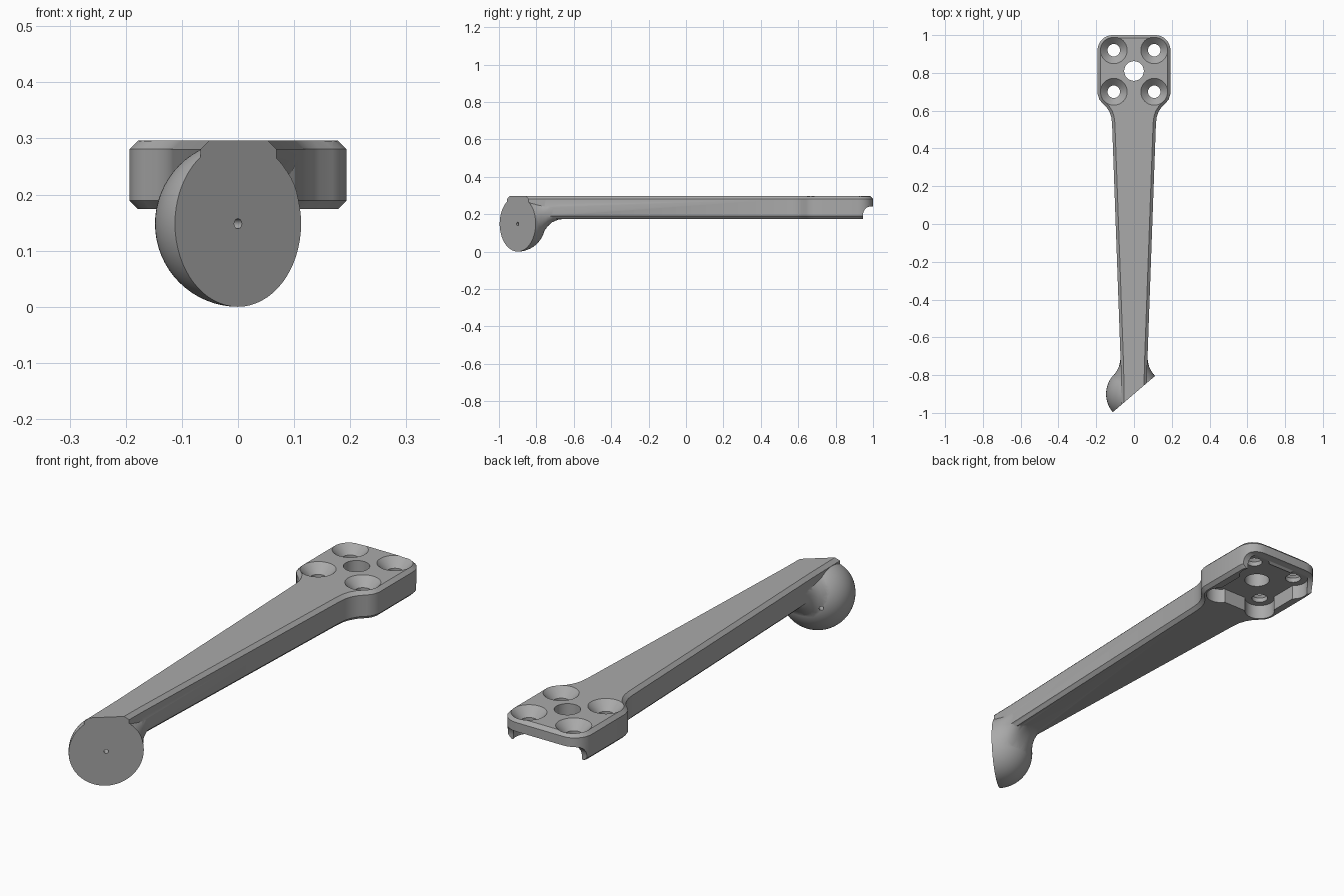
import bpy, bmesh, math
from mathutils import Matrix, Vector

cube = bpy.data.objects.get("Cube")
if cube:
    bpy.data.objects.remove(cube, do_unlink=True)

grey = bpy.data.materials.new("plain grey")
grey.use_nodes = True
grey.diffuse_color = (0.4, 0.4, 0.4, 1)
grey.node_tree.nodes["Principled BSDF"].inputs["Base Color"].default_value = (0.4, 0.4, 0.4, 1)

TOP, BOTTOM, CHAMFER = 0.296, 0.174, 0.015
BALL = Vector((0, -0.9, 0.148))
RADIUS = 0.148
NORMAL = Vector((0.65, -0.76, 0)).normalized()   # slanted end face


def finish(bm, name):
    bmesh.ops.recalc_face_normals(bm, faces=bm.faces)
    mesh = bpy.data.meshes.new(name)
    bm.to_mesh(mesh)
    bm.free()
    mesh.materials.append(grey)
    obj = bpy.data.objects.new(name, mesh)
    bpy.context.collection.objects.link(obj)
    return obj


def prism(name, points, depth, chamfer=0):
    """Extrude a closed loop of 3D points along a vector."""
    bm = bmesh.new()
    face = bm.faces.new([bm.verts.new(p) for p in points])
    ext = bmesh.ops.extrude_face_region(bm, geom=[face])["geom"]
    bmesh.ops.translate(bm, vec=depth, verts=[v for v in ext if isinstance(v, bmesh.types.BMVert)])
    if not any(f is face for f in bm.faces):
        bm.faces.new([v for v in bm.verts][:len(points)])
    bmesh.ops.recalc_face_normals(bm, faces=bm.faces)
    if chamfer:
        rims = [e for e in bm.edges if abs(e.verts[0].co.z - e.verts[1].co.z) < 1e-5]
        bmesh.ops.bevel(bm, geom=rims, offset=chamfer, segments=1, affect='EDGES', clamp_overlap=False)
    return finish(bm, name)


def cone(name, centre, r_low, r_high, height, axis=Vector((0, 0, 1)), sides=48):
    bm = bmesh.new()
    turn = axis.to_track_quat('Z', 'Y').to_matrix().to_4x4()
    bmesh.ops.create_cone(bm, cap_ends=True, segments=sides, radius1=r_low, radius2=r_high,
                          depth=height, matrix=Matrix.Translation(centre) @ turn)
    return finish(bm, name)


def combine(target, tool, operation):
    mod = target.modifiers.new("combine", 'BOOLEAN')
    mod.operation, mod.object, mod.solver = operation, tool, 'EXACT'
    bpy.context.view_layer.update()
    result = bpy.data.meshes.new_from_object(
        target.evaluated_get(bpy.context.evaluated_depsgraph_get()))
    target.modifiers.clear()
    target.data = result
    bpy.data.objects.remove(tool, do_unlink=True)


# Tapered arm with the widened mounting plate, as one chamfered outline
side = [(0.064, -1.1), (0.07, -0.75), (0.116, 0.53), (0.12, 0.565), (0.129, 0.592),
        (0.145, 0.618), (0.168, 0.64), (0.184, 0.66), (0.193, 0.69)]
corner = 0.08
for i in range(9):
    a = math.radians(90 * i / 8)
    side.append((0.193 - corner + corner * math.cos(a), 1 - corner + corner * math.sin(a)))
outline = side + [(-x, y) for x, y in reversed(side)]
arm = prism("bracket_arm", [(x, y, BOTTOM) for x, y in outline], (0, 0, TOP - BOTTOM), CHAMFER)

# Rounded ball end
bm = bmesh.new()
bmesh.ops.create_uvsphere(bm, u_segments=64, v_segments=32, radius=RADIUS,
                          matrix=Matrix.Translation(BALL))
ball = finish(bm, "ball_end")

# Flared neck blending ball into arm: y, half width, underside height, squareness
stations = [(-0.835, 0.129, 0.019, 2), (-0.81, 0.113, 0.037, 2), (-0.79, 0.100, 0.057, 2),
            (-0.775, 0.090, 0.080, 2.1), (-0.76, 0.082, 0.106, 2.2), (-0.74, 0.076, 0.135, 2.4),
            (-0.715, 0.072, 0.157, 2.7), (-0.685, 0.070, 0.170, 3), (-0.64, 0.068, 0.177, 3)]
bm = bmesh.new()
rings = []
for y, w, low, power in stations:
    high = 0.279
    ring = []
    for k in range(48):
        a = math.tau * k / 48
        c, s = math.cos(a), math.sin(a)
        ring.append(bm.verts.new((
            w * math.copysign(abs(c) ** (2 / power), c), y,
            (low + high) / 2 + (high - low) / 2 * math.copysign(abs(s) ** (2 / power), s))))
    rings.append(ring)
for r1, r2 in zip(rings, rings[1:]):
    for k in range(48):
        n = (k + 1) % 48
        bm.faces.new((r1[k], r1[n], r2[n], r2[k]))
bm.faces.new(rings[0])
bm.faces.new(rings[-1])
neck = finish(bm, "neck")

combine(arm, ball, 'UNION')
combine(arm, neck, 'UNION')

# Slanted flat end face and its small pin hole
along = Vector((-NORMAL.y, NORMAL.x, 0))
up = Vector((0, 0, 1))
loop = [BALL + along * u + up * v for u, v in ((-.5, -.5), (.5, -.5), (.5, .5), (-.5, .5))]
combine(arm, prism("end_cutter", loop, NORMAL), 'DIFFERENCE')
combine(arm, cone("pin_cutter", BALL, 0.009, 0.009, 0.5, NORMAL, 20), 'DIFFERENCE')

# Underside recess with a rounded pocket round each screw hole
FLOOR = 0.238
holes = [(sx * 0.107, y) for sx in (-1, 1) for y in (0.70, 0.92)]
recess = [(-0.145, 0.665), (0.145, 0.665), (0.145, 0.96), (-0.145, 0.96)]
combine(arm, prism("recess_cutter", [(x, y, 0.1) for x, y in recess], (0, 0, FLOOR - 0.1)),
        'DIFFERENCE')
for x, y in holes:
    combine(arm, cone("pocket_cutter", (x, y, (FLOOR + 0.1) / 2), 0.062, 0.062, FLOOR - 0.1),
            'DIFFERENCE')

# Open rear edge with a curved step
step = [(0.945, 0.1), (0.945, 0.195), (0.949, 0.213), (0.958, 0.228), (0.971, 0.238),
        (0.988, 0.242), (1.1, 0.242), (1.1, 0.1)]
combine(arm, prism("step_cutter", [(-0.4, y, z) for y, z in step], (0.8, 0, 0)), 'DIFFERENCE')

# Countersunk screw holes and the centre hole
for x, y in holes:
    combine(arm, cone("screw_cutter", (x, y, 0.25), 0.033, 0.033, 0.3), 'DIFFERENCE')
    combine(arm, cone("countersink_cutter", (x, y, 0.286), 0.033, 0.089, 0.056), 'DIFFERENCE')
combine(arm, cone("centre_cutter", (0, 0.81, 0.25), 0.052, 0.052, 0.3), 'DIFFERENCE')

bpy.ops.object.select_all(action='DESELECT')
arm.select_set(True)
bpy.context.view_layer.objects.active = arm
bpy.ops.object.shade_smooth_by_angle(angle=math.radians(28))
